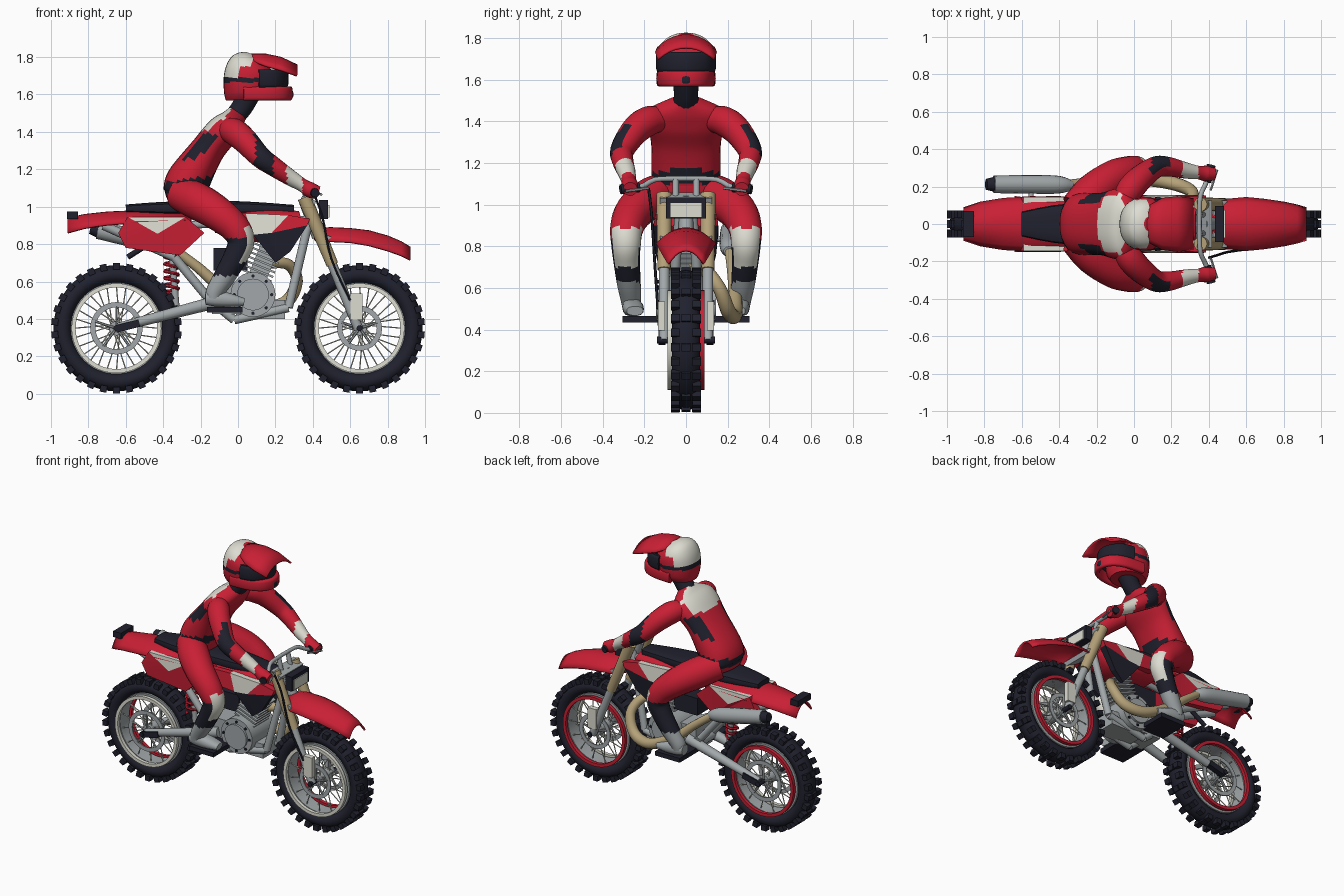
import bpy, bmesh, math
from mathutils import Vector, Matrix

if "Cube" in bpy.data.objects:
    bpy.data.objects.remove(bpy.data.objects["Cube"])

PALETTE = {"red": (.58, .014, .034), "black": (.014, .015, .026), "grey": (.36, .39, .40),
           "tan": (.46, .36, .19), "white": (.72, .72, .64)}
MATS, IDX = [], {}
for i, (nm, c) in enumerate(PALETTE.items()):
    m = bpy.data.materials.new(nm)
    m.diffuse_color = (*c, 1)
    m.use_nodes = True
    m.node_tree.nodes["Principled BSDF"].inputs["Base Color"].default_value = m.diffuse_color
    MATS.append(m)
    IDX[nm] = i


def finish(name, bm, angle=40):
    bmesh.ops.recalc_face_normals(bm, faces=bm.faces[:])
    me = bpy.data.meshes.new(name)
    bm.to_mesh(me)
    bm.free()
    for m in MATS:
        me.materials.append(m)
    me.shade_smooth()
    me.set_sharp_from_angle(angle=math.radians(angle))
    ob = bpy.data.objects.new(name, me)
    bpy.context.collection.objects.link(ob)
    return ob


def paint(verts, mat):
    for f in {f for v in verts for f in v.link_faces}:
        f.material_index = IDX[mat]


def box(bm, mat, centre, size, rot=None):
    M = Matrix.Translation(centre) @ (rot or Matrix()) @ Matrix.Diagonal((*size, 1))
    paint(bmesh.ops.create_cube(bm, size=1, matrix=M)["verts"], mat)


def rod(bm, mat, a, b, r, n=12, r2=None):
    a, b = Vector(a), Vector(b)
    M = Matrix.Translation((a + b) / 2) @ (b - a).to_track_quat('Z', 'Y').to_matrix().to_4x4()
    paint(bmesh.ops.create_cone(bm, cap_ends=True, segments=n, radius1=r, radius2=r2 or r,
                                depth=(b - a).length, matrix=M)["verts"], mat)


def sweep(bm, mat, secs, n=14, steps=4, rule=None, p=1.0):
    """Smooth tube through sections (x, y, z, half width[, half depth])."""
    P = [list(s) + [s[3]] * (5 - len(s)) for s in secs]
    Q = [P[0]] + P + [P[-1]]
    pts = []
    for i in range(1, len(Q) - 2):
        for k in range(steps):
            t = k / steps
            pts.append([.5 * (2 * b + (c - a) * t + (2 * a - 5 * b + 4 * c - d) * t * t
                              + (3 * b - a - 3 * c + d) * t ** 3)
                        for a, b, c, d in zip(*Q[i - 1:i + 3])])
    pts.append(P[-1])
    V = [Vector(q[:3]) for q in pts]
    S, rings = None, []
    for i, q in enumerate(pts):
        T = (V[min(i + 1, len(V) - 1)] - V[max(i - 1, 0)]).normalized()
        if S is None:
            S = Vector((1, 0, 0)) if abs(T.y) > .9 else Vector((0, 1, 0))
        S = (S - T * S.dot(T)).normalized()
        U = T.cross(S)
        ring = []
        for k in range(n):
            c, s = math.cos(2 * math.pi * k / n), math.sin(2 * math.pi * k / n)
            c, s = (math.copysign(abs(v) ** p, v) for v in (c, s))
            ring.append(bm.verts.new(V[i] + S * c * q[3] + U * s * q[4]))
        rings.append(ring)
    faces = [bm.faces.new((A[k], A[(k + 1) % n], B[(k + 1) % n], B[k]))
             for A, B in zip(rings, rings[1:]) for k in range(n)]
    faces += [bm.faces.new(rings[0][::-1]), bm.faces.new(rings[-1])]
    if rule:
        bmesh.ops.recalc_face_normals(bm, faces=faces)
    for f in faces:
        f.normal_update()
        f.material_index = IDX[rule(f.calc_center_median(), f.normal) if rule else mat]


def revolve(bm, mat, prof, cx, cz, n=48):
    """Closed (radius, y) profile turned round the y axis."""
    R = [[bm.verts.new((cx + r * math.sin(2 * math.pi * i / n), y, cz + r * math.cos(2 * math.pi * i / n)))
          for r, y in prof] for i in range(n)]
    m = len(prof)
    for i in range(n):
        for j in range(m):
            A, B = R[i], R[(i + 1) % n]
            bm.faces.new((A[j], A[(j + 1) % m], B[(j + 1) % m], B[j])).material_index = IDX[mat]


def fender(name, mat, stations, thick=.012):
    """Arched sheet through stations (x, z, half width, edge drop)."""
    bm = bmesh.new()
    rows = [[bm.verts.new((x, w * t / 5, z - d * abs(t / 5) ** 2.2)) for t in range(-5, 6)]
            for x, z, w, d in stations]
    for A, B in zip(rows, rows[1:]):
        for k in range(10):
            bm.faces.new((A[k], B[k], B[k + 1], A[k + 1])).material_index = IDX[mat]
    ob = finish(name, bm)
    md = ob.modifiers.new("thickness", "SOLIDIFY")
    md.thickness, md.offset = thick, 0
    return ob


def single(name, fn, *args, **kw):
    bm = bmesh.new()
    fn(bm, *args, **kw)
    return finish(name, bm)


# Wheels: tyre with knobs, rim, spokes, hub and discs
for side, cx in (("rear", -.65), ("front", .65)):
    cz = .35
    bm = bmesh.new()
    revolve(bm, "black", [(.287 + .05 * math.cos(a), .068 * math.sin(a))
                          for a in (2 * math.pi * k / 14 for k in range(14))], cx, cz)
    for k in range(30):
        R = Matrix.Rotation(2 * math.pi * k / 30, 4, 'Y')
        ys = (-.052, .052) if k % 2 else (-.05, 0, .05)
        for y in ys:
            box(bm, "black", Vector((cx, 0, cz)) + R @ Vector((0, y, .331)), (.036, .042, .036), R)
    finish(side + "_tyre", bm)
    bm = bmesh.new()
    revolve(bm, "grey", [(.225, -.05), (.245, -.05), (.245, .05), (.225, .05)], cx, cz)
    for y, mat in ((-.076, "white"), (.076, "red")):
        revolve(bm, mat, [(.218, y - .012), (.24, y - .012), (.24, y + .012), (.218, y + .012)], cx, cz)
    for k in range(28):
        a, s = 2 * math.pi * k / 28, 1 if k % 2 else -1
        b = a + (.5 if k % 4 < 2 else -.5)
        rod(bm, "white", (cx + .035 * math.sin(b), s * .05, cz + .035 * math.cos(b)),
            (cx + .226 * math.sin(a), s * .03, cz + .226 * math.cos(a)), .0035, 5)
    rod(bm, "grey", (cx, -.07, cz), (cx, .07, cz), .038, 20)
    rod(bm, "black", (cx, -.14, cz), (cx, .14, cz), .016)
    r = .14 if side == "rear" else .12
    for y in (-.075, .075):
        revolve(bm, "grey", [(r - .028, y - .004), (r, y - .004), (r, y + .004), (r - .028, y + .004)], cx, cz, 32)
        for k in range(5):
            a = 2 * math.pi * k / 5
            rod(bm, "grey", (cx, y, cz), (cx + (r - .02) * math.sin(a), y, cz + (r - .02) * math.cos(a)), .007, 6)
    finish(side + "_wheel", bm)

# Fork legs, guards and clamps
bm = bmesh.new()
for s in (-1, 1):
    y = s * .105
    rod(bm, "tan", (.355, y, 1.05), (.505, y, .69), .038, 16, .032)
    rod(bm, "grey", (.50, y, .70), (.645, y, .345), .026, 14)
    box(bm, "white", (.632, s * .118, .465), (.065, .035, .14))
for x, z in ((.375, 1.03), (.455, .84)):
    box(bm, "grey", (x, 0, z), (.08, .25, .03), Matrix.Rotation(math.radians(22), 4, 'Y'))
rod(bm, "grey", (.36, 0, 1.03), (.43, 0, .84), .035)
finish("fork", bm)

# Handlebar with grips, levers and cable
half = [(.41, .31, 1.075), (.385, .22, 1.085), (.355, .15, 1.12), (.35, .05, 1.125)]
path = [(x, -y, z, .013) for x, y, z in half] + [(x, y, z, .013) for x, y, z in half[::-1]]
bm = bmesh.new()
sweep(bm, "grey", path, 10, 3)
for s in (-1, 1):
    rod(bm, "black", (.413, s * .315, 1.074), (.39, s * .225, 1.084), .024)
    rod(bm, "grey", (.41, s * .18, 1.08), (.445, s * .29, 1.065), .007, 6)
    rod(bm, "grey", (.35, s * .05, 1.12), (.37, s * .05, 1.03), .016)
sweep(bm, "black", [(.4, -.18, 1.08, .007), (.45, -.165, .95, .007), (.5, -.15, .72, .007), (.6, -.135, .5, .007)], 6)
finish("handlebar", bm)

# Headlight panel
bm = bmesh.new()
box(bm, "black", (.457, 0, .985), (.05, .19, .10))
box(bm, "white", (.484, 0, .975), (.008, .15, .068))
finish("headlight", bm)

# Fenders and tail light
fender("front_fender", "red", [(.41, .87, .07, .05), (.49, .885, .13, .07), (.6, .88, .14, .07), (.7, .868, .13, .075),
                               (.8, .84, .115, .075), (.87, .81, .1, .07), (.92, .78, .085, .065)])
fender("rear_fender", "red", [(-.91, .935, .085, .075), (-.82, .955, .115, .07), (-.7, .968, .135, .065),
                              (-.55, .975, .145, .06), (-.25, .975, .14, .05)])
single("tail_light", box, "black", (-.885, 0, .955), (.06, .14, .04))

# Seat and tank
single("seat", sweep, "black", [(-.6, 0, .99, .065, .022), (-.36, 0, .993, .108, .035), (0, 0, .993, .1, .037),
                                (.3, 0, .985, .06, .025)], p=.6)
single("tank", sweep, "red", [(-.12, 0, .91, .09, .05), (.05, 0, .9, .125, .085), (.22, 0, .9, .125, .09),
                              (.34, 0, .93, .08, .05)], p=.7)


# Side panels and shrouds, split along their colour lines
def panel(bm, mat, pts, y, s):
    a = [bm.verts.new((x, s * (y - .25 * max(0, abs(z - .86) - .06)), z)) for x, z in pts]
    b = [bm.verts.new((x, s * (y - .05), z)) for x, z in pts]
    fs = [bm.faces.new(a), bm.faces.new(b[::-1])]
    n = len(a)
    fs += [bm.faces.new((a[k], b[k], b[(k + 1) % n], a[(k + 1) % n])) for k in range(n)]
    for f in fs:
        f.material_index = IDX[mat]
    bmesh.ops.triangulate(bm, faces=fs)


bm = bmesh.new()
for s in (-1, 1):
    panel(bm, "white", [(-.59, .945), (-.43, .855), (-.28, .945)], .15, s)
    panel(bm, "red", [(-.64, .86), (-.59, .945), (-.43, .855), (-.28, .945), (-.18, .86), (-.31, .74), (-.6, .78)], .15, s)
    panel(bm, "red", [(-.2, .96), (.04, .965), (.08, .85), (-.03, .86)], .155, s)
    panel(bm, "white", [(.04, .965), (.27, .955), (.18, .86), (.08, .85)], .155, s)
    panel(bm, "red", [(.27, .955), (.385, .935), (.37, .9), (.18, .86)], .155, s)
    panel(bm, "black", [(.08, .85), (.18, .86), (.37, .9), (.28, .76), (.2, .7)], .155, s)
finish("body_panels", bm, 20)

# Frame, swingarm and footpegs
bm = bmesh.new()
for s in (-1, 1):
    y = s * .07
    pts = [(.39, s * .03, .97), (.27, y, .46), (-.02, y, .395), (-.15, y, .5), (-.34, y, .73), (-.72, y, .9)]
    for a, b in zip(pts, pts[1:]):
        rod(bm, "grey", a, b, .024)
    rod(bm, "grey", (.36, s * .03, .93), (-.3, y, .9), .02)
    rod(bm, "grey", (-.08, s * .09, .5), (-.64, s * .105, .355), .035, 12, .024)
    box(bm, "black", (-.59, s * .115, .362), (.13, .035, .04), Matrix.Rotation(math.radians(-14), 4, 'Y'))
    box(bm, "black", (-.07, s * .2, .45), (.19, .21, .03))
rod(bm, "grey", (-.15, -.1, .49), (-.15, .1, .49), .035)
rod(bm, "black", (-.59, 0, .73), (-.48, 0, .8), .015)
finish("frame", bm)

# Shock absorber with coil spring
bm = bmesh.new()
rod(bm, "grey", (-.36, 0, .82), (-.33, 0, .46), .018)
sweep(bm, "red", [(-.355 + .038 * math.cos(k * .8), .038 * math.sin(k * .8), .75 - .0048 * k, .009)
                  for k in range(46)], 6, 1)
finish("shock", bm)

# Engine: crankcase, bolts, cylinder fins
bm = bmesh.new()
rod(bm, "grey", (.08, -.13, .53), (.08, .13, .53), .12, 28)
rod(bm, "grey", (.08, -.145, .53), (.08, .145, .53), .085, 24)
for k in range(8):
    a = 2 * math.pi * k / 8
    x, z = .08 + .1 * math.cos(a), .53 + .1 * math.sin(a)
    rod(bm, "black", (x, -.137, z), (x, .137, z), .009, 8)
box(bm, "grey", (-.03, 0, .51), (.22, .18, .17))
box(bm, "grey", (.12, 0, .45), (.26, .16, .1))
T = Matrix.Rotation(math.radians(22), 4, 'Y')
for k in range(7):
    box(bm, "grey", (.105 + .0095 * k, 0, .63 + .024 * k), (.16, .16, .011), T)
box(bm, "grey", (.135, 0, .7), (.1, .1, .18), T)
box(bm, "black", (-.04, 0, .72), (.18, .12, .12))
finish("engine", bm)

# Exhaust pipe and muffler
single("exhaust_pipe", sweep, "tan", [(.17, .03, .7, .03), (.27, .09, .69, .03), (.315, .16, .6, .032),
                                      (.25, .205, .485, .036), (.1, .235, .47, .036), (-.1, .235, .58, .032),
                                      (-.22, .225, .68, .028), (-.36, .21, .785, .025)], steps=6)
bm = bmesh.new()
sweep(bm, "grey", [(-.33, .205, .775, .025), (-.4, .21, .795, .047), (-.55, .212, .83, .05), (-.75, .212, .875, .047)], 16)
rod(bm, "black", (-.74, .212, .873), (-.79, .212, .884), .042, 14, .03)
rod(bm, "grey", (-.55, .2, .83), (-.55, .05, .85), .014)
finish("muffler", bm)


# Rider torso, with belt, upper back patch and side patches
def torso_rule(c, n):
    if 1.085 < c.z - .15 * (c.x + .27) < 1.145:
        return "black"
    if c.z > 1.41 and n.x < -.1 and abs(c.y) < .16:
        return "white"
    if 1.25 < c.z < 1.39 and abs(n.y) > .45 and n.x < -.15:
        return "black"
    return "red"


single("torso", sweep, "red", [(-.29, 0, 1.02, .13, .09), (-.28, 0, 1.07, .165, .115), (-.265, 0, 1.14, .165, .118),
                               (-.165, 0, 1.3, .168, .092), (-.085, 0, 1.4, .19, .088), (-.035, 0, 1.455, .17, .07),
                               (0, 0, 1.505, .06, .05)], n=28, steps=7, rule=torso_rule, p=.9)
single("neck", sweep, "black", [(-.02, 0, 1.48, .065, .055), (.02, 0, 1.53, .058), (.055, 0, 1.6, .065)])


# Arms and legs, mirrored
def arm_rule(c, n):
    if .09 < c.x < .19 and n.x * .4 + abs(n.y) > .3 and n.y * c.y > 0:
        return "black"
    return "white" if .26 < c.x < .345 else "red"


def leg_rule(c, n):
    if c.z < .63:
        return "grey"
    if c.z < .89 and c.x > -.1 and n.x > .35 and c.z > .7:
        return "white"
    return "black" if c.z < .83 else "red"


for s, tag in ((-1, "right"), (1, "left")):
    single(tag + "_arm", sweep, "red", [(x, s * y, z, r) for x, y, z, r in (
        (-.06, .12, 1.41, .06), (-.02, .185, 1.4, .072), (.04, .25, 1.35, .068), (.12, .305, 1.265, .058),
        (.19, .305, 1.215, .052), (.28, .285, 1.155, .043), (.345, .275, 1.115, .036), (.385, .27, 1.09, .042),
        (.43, .268, 1.075, .034))], n=18, steps=6, rule=arm_rule)
    single(tag + "_leg", sweep, "red", [(x, s * y, z, r) for x, y, z, r in (
        (-.31, .08, 1.07, .09), (-.22, .17, 1.03, .1), (-.11, .25, .965, .092), (-.015, .285, .885, .08),
        (.015, .288, .81, .072), (-.015, .285, .73, .064), (-.07, .275, .63, .058), (-.12, .265, .55, .05),
        (-.13, .262, .51, .045))], n=18, steps=7, rule=leg_rule)
    single(tag + "_boot", sweep, "grey", [(-.175, s * .262, .51, .034, .034), (-.12, s * .26, .51, .046, .044),
                                          (-.04, s * .252, .5, .05, .036), (.03, s * .245, .49, .04, .022)], p=.8)


# Helmet shell, chin guard, goggles and peak
def helmet_rule(c, n):
    if 1.665 < c.z < 1.69:
        return "black"
    return "white" if c.z > 1.69 and c.x < .08 and abs(c.y) < .13 else "red"


single("helmet", sweep, "red", [(.05, 0, 1.57, .105, .115), (.05, 0, 1.61, .132, .125), (.055, 0, 1.68, .142, .132),
                                (.065, 0, 1.74, .135, .125), (.08, 0, 1.785, .1, .095), (.09, 0, 1.808, .04, .04)],
       n=32, steps=8, rule=helmet_rule, p=.9)


def wrap(name, mat, pts, z, a, b):
    full = [(x, -y, z, a, b) for x, y in pts] + [(x, y, z, a, b) for x, y in pts[-2::-1]]
    single(name, sweep, mat, full, p=.6)


wrap("chin_guard", "red", [(.03, .125), (.16, .115), (.245, .075), (.275, 0)], 1.606, .018, .038)
wrap("chin_vent", "black", [(.262, .055), (.29, 0)], 1.6, .006, .018)
wrap("goggles", "black", [(.11, .125), (.18, .11), (.225, .07), (.25, 0)], 1.685, .02, .05)
fender("helmet_peak", "red", [(.07, 1.812, .09, .03), (.15, 1.812, .135, .06), (.23, 1.795, .145, .065),
                              (.315, 1.755, .135, .055)])
